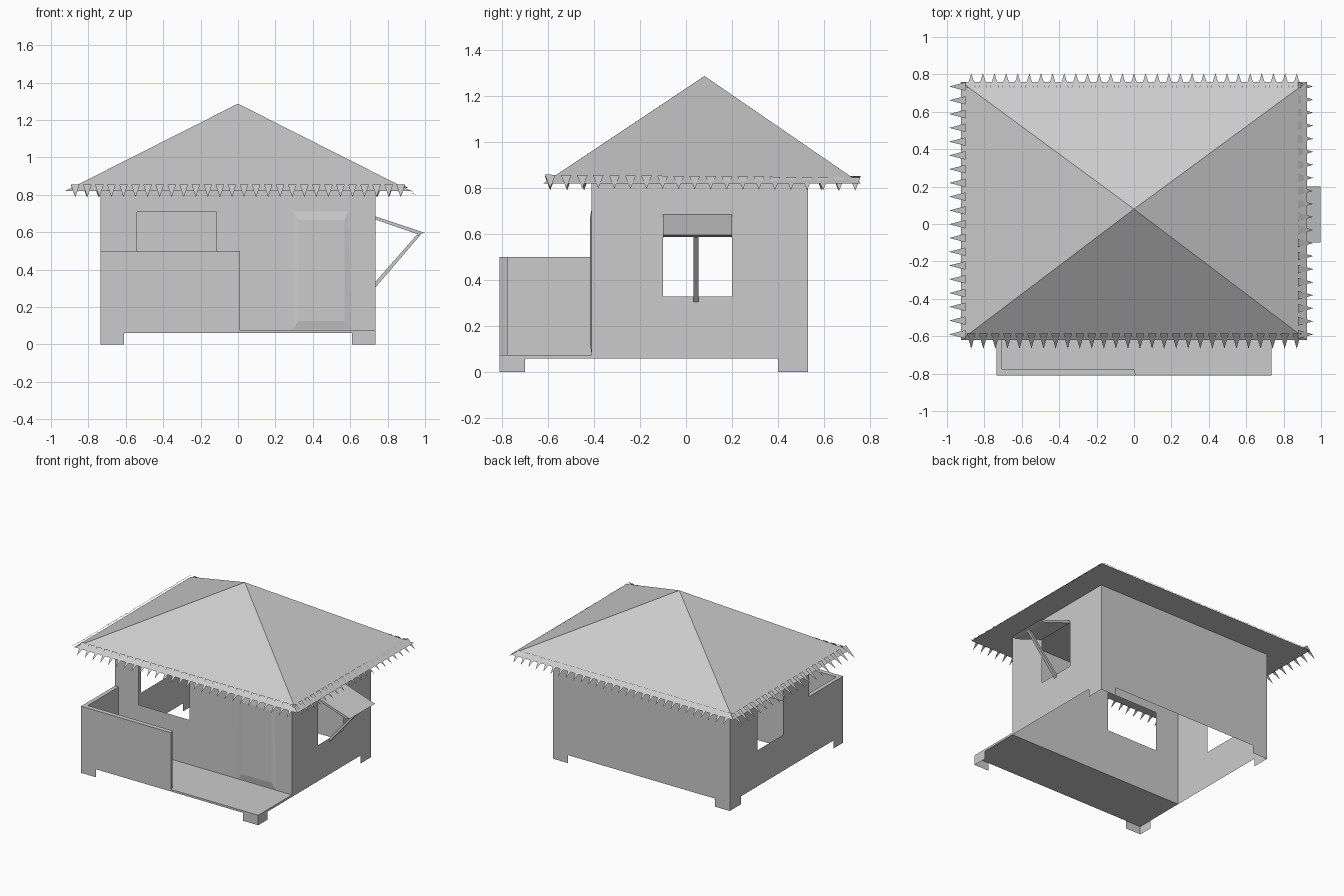
import bpy, bmesh
from math import hypot
from mathutils import Vector

if "Cube" in bpy.data.objects:
    bpy.data.objects.remove(bpy.data.objects["Cube"])

X, YF, YW, YB = 0.735, -0.81, -0.41, 0.53   # half width, porch front, house front, house back
EAVE = 0.82


def make(name, verts, faces, recalc=False):
    me = bpy.data.meshes.new(name)
    me.from_pydata(verts, [], faces)
    bm = bmesh.new()
    bm.from_mesh(me)
    bmesh.ops.remove_doubles(bm, verts=bm.verts, dist=1e-5)
    if recalc:
        bmesh.ops.recalc_face_normals(bm, faces=bm.faces)
    bm.to_mesh(me)
    bm.free()
    ob = bpy.data.objects.new(name, me)
    bpy.context.collection.objects.link(ob)
    return ob


def wall(name, us, zs, keep, place, flip=False):
    """Thin wall made of grid cells; keep(u, z) leaves out openings and notches."""
    verts, faces = [], []
    for u0, u1 in zip(us, us[1:]):
        for z0, z1 in zip(zs, zs[1:]):
            if keep((u0 + u1) / 2, (z0 + z1) / 2):
                n = len(verts)
                verts += [place(u, z) for u, z in ((u0, z0), (u1, z0), (u1, z1), (u0, z1))]
                f = [n, n + 1, n + 2, n + 3]
                faces.append(f[::-1] if flip else f)
    return make(name, verts, faces)


def prism(name, outline, axis):
    """Extrude a closed outline along a vector."""
    n = len(outline)
    a = [Vector(p) for p in outline]
    verts = a + [p + Vector(axis) for p in a]
    faces = [list(range(n)), list(range(n, 2 * n))]
    faces += [[i, (i + 1) % n, n + (i + 1) % n, n + i] for i in range(n)]
    return make(name, verts, faces, True)


# side walls with a window and corner feet
def side_keep(y, z):
    if z < 0.06:
        return y < -0.70 or y > 0.40
    return y > YW and not (-0.10 < y < 0.20 and 0.33 < z < 0.685)


for name, s in (("right_wall", 1), ("left_wall", -1)):
    wall(name, [YF, -0.70, YW, -0.10, 0.20, 0.40, YB], [0, 0.06, 0.33, 0.685, EAVE],
         side_keep, lambda y, z: (s * X, y, z), s < 0)

# back wall, front feet, front wall with window
XS = [-X, -0.61, 0.61, X]
wall("back_wall", XS, [0, 0.06, EAVE], lambda x, z: z > 0.06 or abs(x) > 0.61,
     lambda x, z: (x, YB, z), True)
wall("front_feet", XS, [0, 0.06], lambda x, z: abs(x) > 0.61, lambda x, z: (x, YF, z))
wall("front_wall", [-X, -0.54, -0.115, X], [0.06, 0.41, 0.708, EAVE],
     lambda x, z: not (-0.54 < x < -0.115 and 0.41 < z < 0.708), lambda x, z: (x, YW, z))

# porch floor and its L-shaped parapet
prism("porch_floor", [(-X, YF, 0.06), (X, YF, 0.06), (X, YW, 0.06), (-X, YW, 0.06)], (0, 0, 0.015))
prism("porch_parapet", [(-X, YW, 0.075), (-X, YF, 0.075), (0.01, YF, 0.075), (0, -0.775, 0.075),
                        (-0.705, -0.775, 0.075), (-0.705, YW, 0.075)], (0, 0, 0.425))

# door: a shallow raised panel
outer = [(0.29, 0.08), (0.605, 0.08), (0.59, 0.71), (0.295, 0.71)]
inner = [(0.325, 0.125), (0.57, 0.125), (0.57, 0.665), (0.325, 0.665)]
make("door", [(x, YW, z) for x, z in outer] + [(x, YW - 0.008, z) for x, z in inner],
     [(4, 5, 6, 7)] + [(i, (i + 1) % 4, 4 + (i + 1) % 4, 4 + i) for i in range(4)])

# propped window shutter on the right side
prism("shutter", [(X, -0.10, 0.668), (X, -0.10, 0.685), (0.998, -0.10, 0.597), (0.965, -0.10, 0.588)],
      (0, 0.30, 0))
prism("shutter_prop", [(X, 0.033, 0.305), (X, 0.033, 0.335), (0.955, 0.033, 0.585), (0.978, 0.033, 0.588)],
      (0, 0.022, 0))

# hipped roof
make("roof", [(-0.925, -0.62, EAVE), (0.925, -0.62, EAVE), (0.925, 0.76, EAVE), (-0.925, 0.76, EAVE),
              (0, 0.08, 1.287)],
     [(0, 1, 4), (1, 2, 4), (2, 3, 4), (3, 0, 4), (3, 2, 1, 0)])


# thatch fringe: rows of flat hanging spikes along each eave
def fringe(name, start, end, out, count, width=0.046):
    a, b, out = Vector(start), Vector(end), Vector(out)
    half = (b - a).normalized() * width / 2
    verts, faces = [], []
    for i in range(count):
        p = a.lerp(b, i / (count - 1))
        verts += [p - half, p + out, p + half]
        faces.append((3 * i, 3 * i + 1, 3 * i + 2))
    make(name, verts, faces)


fringe("front_fringe", (0.87, -0.585, 0.855), (-0.87, -0.585, 0.855), (0, -0.082, -0.068), 28)
fringe("back_fringe", (-0.87, 0.73, 0.85), (0.87, 0.73, 0.85), (0, 0.076, -0.062), 29)
fringe("right_fringe", (0.878, 0.735, 0.846), (0.878, -0.59, 0.858), (0.08, 0, -0.058), 20)
fringe("left_fringe", (-0.9, -0.59, 0.852), (-0.9, 0.735, 0.852), (-0.088, 0, -0.062), 19)
